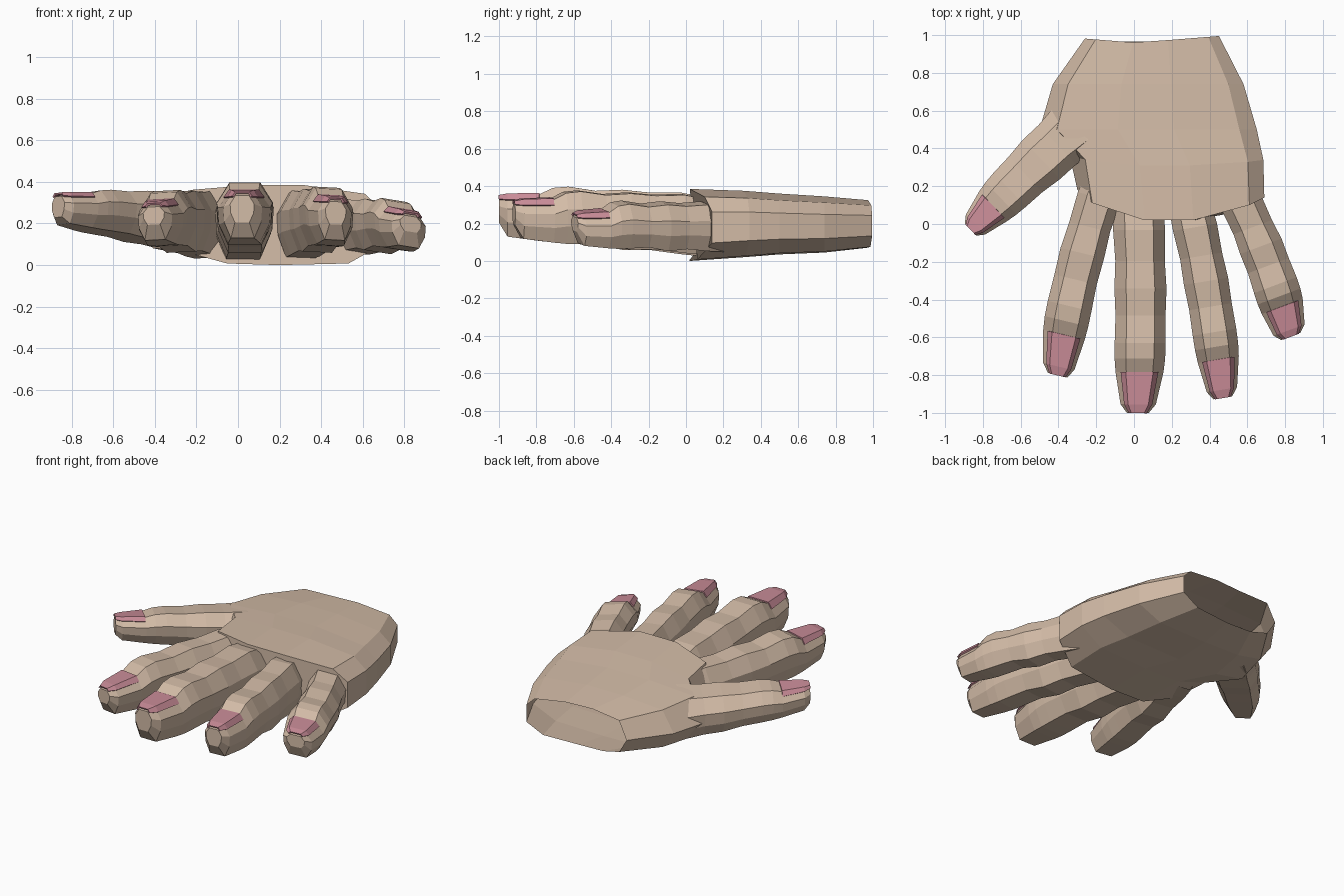
import bpy, bmesh
from mathutils import Vector

if "Cube" in bpy.data.objects:
    bpy.data.objects.remove(bpy.data.objects["Cube"])


def material(name, rgb):
    m = bpy.data.materials.new(name)
    m.diffuse_color = (*rgb, 1)
    m.use_nodes = True
    m.node_tree.nodes["Principled BSDF"].inputs["Base Color"].default_value = m.diffuse_color
    return m


skin = material("skin", (0.65, 0.50, 0.385))
pink = material("nail_pink", (0.58, 0.26, 0.31))


def loft(name, rings, mat, closed=True, cap=False):
    """Skin a row of equal point rings; optionally cap the last one."""
    bm = bmesh.new()
    rows = [[bm.verts.new(p) for p in ring] for ring in rings]
    n = len(rows[0])
    for a, b in zip(rows, rows[1:]):
        for i in range(n if closed else n - 1):
            j = (i + 1) % n
            bm.faces.new((a[i], a[j], b[j], b[i]))
    if cap:
        bm.faces.new(rows[-1])
    bmesh.ops.recalc_face_normals(bm, faces=bm.faces)
    # Open shells: make sure the upper faces look up
    top = max(bm.faces, key=lambda f: abs(f.normal.z) + f.calc_center_median().z)
    if top.normal.z < 0:
        bmesh.ops.reverse_faces(bm, faces=bm.faces)
    me = bpy.data.meshes.new(name)
    bm.to_mesh(me)
    bm.free()
    ob = bpy.data.objects.new(name, me)
    me.materials.append(mat)
    bpy.context.collection.objects.link(ob)
    return ob


# Palm: open at the wrist, capped along the knuckles
OUTLINE = [(.08, .94), (.36, 1), (.62, 1), (.92, .89), (1, .68), (1, .25),
           (.84, .02), (.5, 0), (.25, .02), (.08, .14), (0, .5)]
# y, left x, right x, bottom z, top z, how far the corners curve back
PALM = [(.98, -.26, .45, .07, .325, 0), (.74, -.43, .58, .045, .345, 0),
        (.5, -.5, .65, .035, .36, 0), (.31, -.34, .685, .02, .375, .25),
        (.02, -.30, .69, 0, .385, 1)]


def palm_ring(y, xl, xr, zb, zt, bend):
    ring = []
    for u, h in OUTLINE:
        x = xl + u * (xr - xl)
        back = max(0, x - .45) * .5 + max(0, -.12 - x) * .9
        wrist = abs(x - .01) * .08 - .02 if y > .9 else 0
        ring.append((x, y + wrist + bend * back, zb + h * (zt - zb)))
    return ring


loft("palm", [palm_ring(*s) for s in PALM], skin, cap=True)

# Fingers: shared profile of t, width, top bump, bottom bump
PROFILE = [(-.06, .95, -.04, .01), (.06, 1, -.012, .01), (.22, .95, -.01, .015),
           (.36, 1, .008, .0), (.5, .96, .005, .015), (.64, .98, .03, .005),
           (.72, .97, .025, .0), (.79, .92, -.008, .0), (.955, .68, -.012, .005),
           (1, .42, -.025, .075)]
SECTION = [(-.55, 1), (.55, 1), (1, .68), (.95, .35), (.6, 0), (-.6, 0),
           (-.95, .35), (-1, .68)]


def digit(name, base, tip, half, top, bottom, bow=0, roll=0, bump=1):
    a, b = Vector((*base, 0)), Vector((*tip, 0))
    d = (b - a).normalized()
    side = Vector((-d.y, d.x, 0))      # points to +x for fingers facing -y
    rings = []
    for t, w, bt, bb in PROFILE:
        c = a.lerp(b, t) + side * bow * 4 * t * (1 - t)
        zt = top[0] + (top[1] - top[0]) * t + bt * bump
        zb = bottom[0] + (bottom[1] - bottom[0]) * t + bb * bump
        wid = half[0] + (half[1] - half[0]) * t
        ring = []
        for u, h in SECTION:
            off = u * w * wid
            ring.append(c + side * off
                        + Vector((0, 0, zb + h * (zt - zb) + roll * off)))
        rings.append(ring)
    loft(name, rings, skin, cap=True)
    # Nail: thin plate over the top of the last joint
    plate = []
    for k, r in enumerate(rings[-3:]):
        up = Vector((0, 0, .003 + .005 * k))
        plate.append([r[0].lerp(r[7], .45) + up, r[0] + up,
                      r[1] + up, r[1].lerp(r[2], .45) + up])
    nail = loft(name + "_nail", plate, pink, closed=False)
    sol = nail.modifiers.new("thickness", 'SOLIDIFY')
    sol.thickness = .01
    sol.offset = 0


digit("thumb", (-.27, .54), (-.865, -.03), (.165, .105), (.35, .34), (.075, .20),
      bow=-.01, roll=.1, bump=.4)
digit("index_finger", (-.165, .2), (-.405, -.80), (.115, .125), (.37, .305), (.03, .12),
      bow=-.025, roll=.05)
digit("middle_finger", (.025, .03), (.02, -1), (.138, .138), (.38, .36), (.02, .13),
      bow=.012)
digit("ring_finger", (.31, .04), (.47, -.92), (.118, .12), (.37, .33), (.03, .12),
      bow=.015, roll=-.05)
digit("little_finger", (.555, .14), (.83, -.595), (.11, .13), (.325, .26), (.05, .085),
      bow=.02, roll=-.15)
